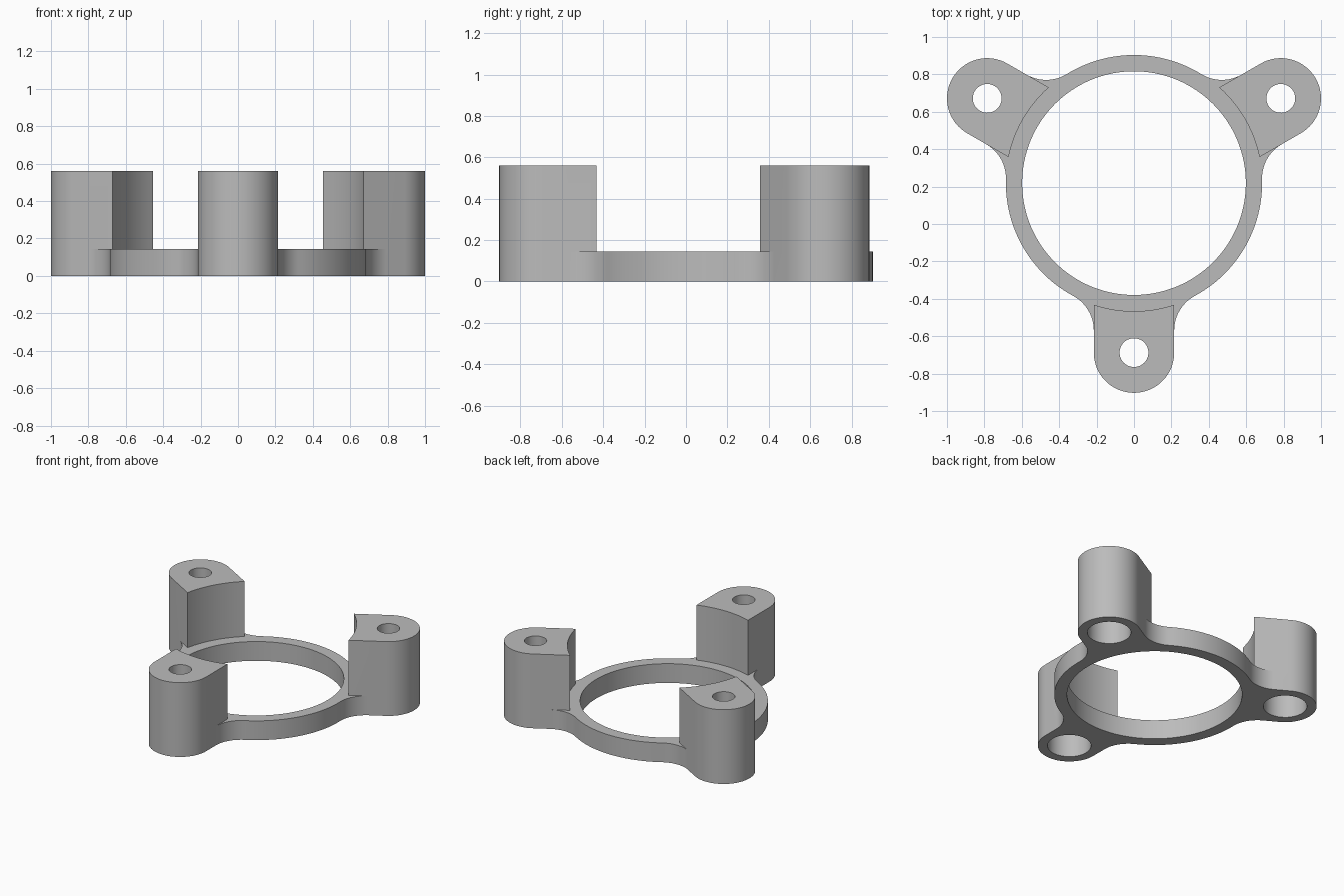
import bpy, bmesh, math
from mathutils import Vector

if "Cube" in bpy.data.objects:
    bpy.data.objects.remove(bpy.data.objects["Cube"])

# Main dimensions
CY = 0.2185                      # ring centre in y
R_IN, R_OUT = 0.598, 0.685       # ring bore and rim
PLATE_H, POST_H = 0.145, 0.56    # ring and post heights
POST_D, POST_R = 0.9063, 0.215   # post distance from ring centre, post radius
HOLE_R, BORE_R, BORE_H = 0.077, 0.149, 0.42
FIL = 0.21                       # fillet between ring and post
FIL_C = POST_R + FIL
FIL_D = math.sqrt((R_OUT + FIL) ** 2 - FIL_C ** 2)
PHI = math.atan2(FIL_C, FIL_D)
ANGLES = [math.radians(a) for a in (30, 150, 270)]


def arc(cx, cy, r, a0, a1, n):
    return [(cx + r * math.cos(a0 + (a1 - a0) * i / n),
             cy + r * math.sin(a0 + (a1 - a0) * i / n)) for i in range(n + 1)]


def circle(cx, cy, r, n):
    return arc(cx, cy, r, 0, 2 * math.pi, n)[:-1]


def place(pts, a):
    """Rotate points about the ring centre and move them there."""
    c, s = math.cos(a), math.sin(a)
    return [(x * c - y * s, x * s + y * c + CY) for x, y in pts]


def clean(pts):
    out = []
    for p in pts:
        if not out or math.dist(p, out[-1]) > 1e-5:
            out.append(p)
    return out[:-1] if math.dist(out[0], out[-1]) < 1e-5 else out


bm = bmesh.new()


def wall(loop, z0, z1):
    low = [bm.verts.new((x, y, z0)) for x, y in loop]
    top = [bm.verts.new((x, y, z1)) for x, y in loop]
    for i in range(len(loop)):
        j = (i + 1) % len(loop)
        bm.faces.new((low[i], low[j], top[j], top[i]))


def cap(loops, z):
    """Flat face bounded by the first loop, with the others as holes."""
    edges = []
    for loop in loops:
        vs = [bm.verts.new((x, y, z)) for x, y in loop]
        edges += [bm.edges.new((vs[i - 1], vs[i])) for i in range(len(vs))]
    bmesh.ops.triangle_fill(bm, edges=edges, use_beauty=True, normal=Vector((0, 0, 1)))


# Profiles in a post's own frame (x points away from the ring centre)
H = math.pi / 2
fillet_in = arc(FIL_D, -FIL_C, FIL, math.pi - PHI, H, 14)
fillet_out = arc(FIL_D, FIL_C, FIL, -H, PHI - math.pi, 14)
nose = arc(POST_D, 0, POST_R, -H, H, 32)
beta = math.asin(POST_R / R_OUT)
inner_face = arc(0, 0, R_OUT, -beta, beta, 14)
rim = arc(0, 0, R_OUT, PHI, 2 * math.pi / 3 - PHI, 28)
post = clean(nose + [(FIL_D, POST_R)] + inner_face[::-1] + [(FIL_D, -POST_R)])

outline, shelf = [], []
for a in ANGLES:
    outline += place(fillet_in + nose + fillet_out + rim, a)
    shelf += place(fillet_in + inner_face + fillet_out + rim, a)
outline, shelf = clean(outline), clean(shelf)
opening = circle(0, CY, R_IN, 128)
bores = [place(circle(POST_D, 0, BORE_R, 40), a) for a in ANGLES]

# Ring plate
wall(outline, 0, PLATE_H)
wall(opening, 0, PLATE_H)
cap([outline, opening] + bores, 0)
cap([shelf, opening], PLATE_H)

# Posts with screw hole and counterbore from below
for a, bore in zip(ANGLES, bores):
    footprint = place(post, a)
    hole = place(circle(POST_D, 0, HOLE_R, 40), a)
    wall(footprint, PLATE_H, POST_H)
    wall(bore, 0, BORE_H)
    wall(hole, BORE_H, POST_H)
    cap([bore, hole], BORE_H)
    cap([footprint, hole], POST_H)

bmesh.ops.remove_doubles(bm, verts=bm.verts[:], dist=1e-5)
bmesh.ops.recalc_face_normals(bm, faces=bm.faces[:])
mesh = bpy.data.meshes.new("mounting_ring")
bm.to_mesh(mesh)
bm.free()

grey = bpy.data.materials.new("plain grey")
grey.diffuse_color = (0.5, 0.5, 0.5, 1)
grey.use_nodes = True
grey.node_tree.nodes["Principled BSDF"].inputs["Base Color"].default_value = grey.diffuse_color
mesh.materials.append(grey)
ring = bpy.data.objects.new("mounting_ring", mesh)
bpy.context.collection.objects.link(ring)
bpy.context.view_layer.objects.active = ring
ring.select_set(True)
bpy.ops.object.shade_smooth_by_angle(angle=math.radians(30))
